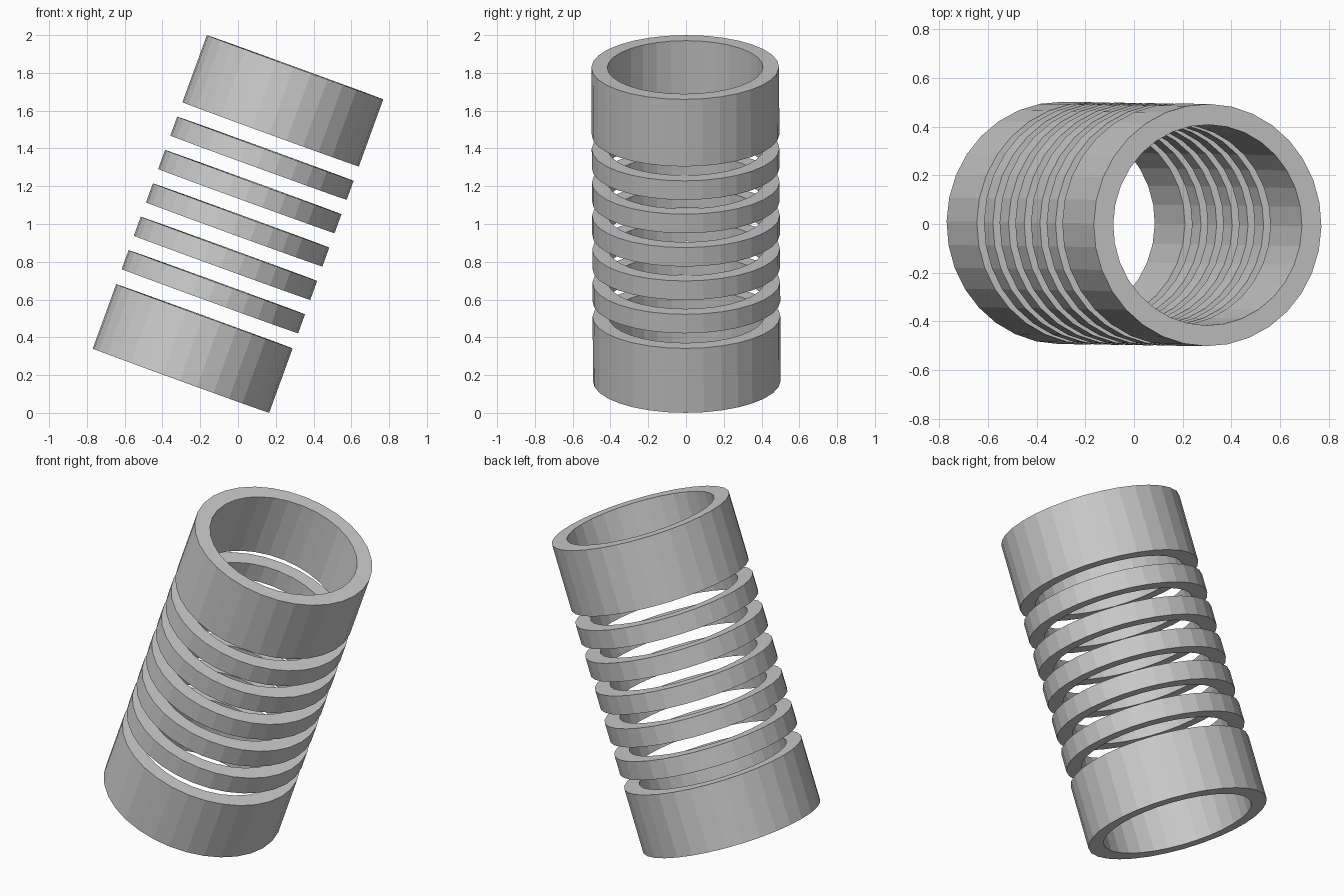
import bpy, bmesh, math
from mathutils import Vector

if "Cube" in bpy.data.objects:
    bpy.data.objects.remove(bpy.data.objects["Cube"])

SIDES, R_OUT, R_IN, LENGTH = 32, 0.497, 0.412, 1.766
AXIS = Vector((math.sin(math.radians(20)), -0.005, math.cos(math.radians(20)))).normalized()
BASE = Vector((0, 0, 1)) - AXIS * LENGTH / 2
ROT = AXIS.to_track_quat('Z', 'Y')


def ring(name, low, high):
    """Flat-faced hollow ring between two distances along the tilted axis."""
    bm = bmesh.new()
    profile = [(R_OUT, low), (R_OUT, high), (R_IN, high), (R_IN, low)]
    loops = [[bm.verts.new((r * math.cos(a), r * math.sin(a), h)) for r, h in profile]
             for a in (2 * math.pi * i / SIDES for i in range(SIDES))]
    for i in range(SIDES):
        a, b = loops[i], loops[(i + 1) % SIDES]
        for k in range(4):
            n = (k + 1) % 4
            bm.faces.new((a[k], b[k], b[n], a[n]))
    bmesh.ops.recalc_face_normals(bm, faces=bm.faces)
    mesh = bpy.data.meshes.new(name)
    bm.to_mesh(mesh)
    bm.free()
    obj = bpy.data.objects.new(name, mesh)
    obj.location = BASE
    obj.rotation_euler = ROT.to_euler()
    bpy.context.collection.objects.link(obj)


# Wide end collars
ring("bottom_collar", 0.0, 0.363)
ring("top_collar", 1.388, LENGTH)

# Narrow floating rings
for i in range(5):
    start = 0.448 + 0.188 * i
    ring(f"narrow_ring_{i + 1}", start, start + 0.107)
